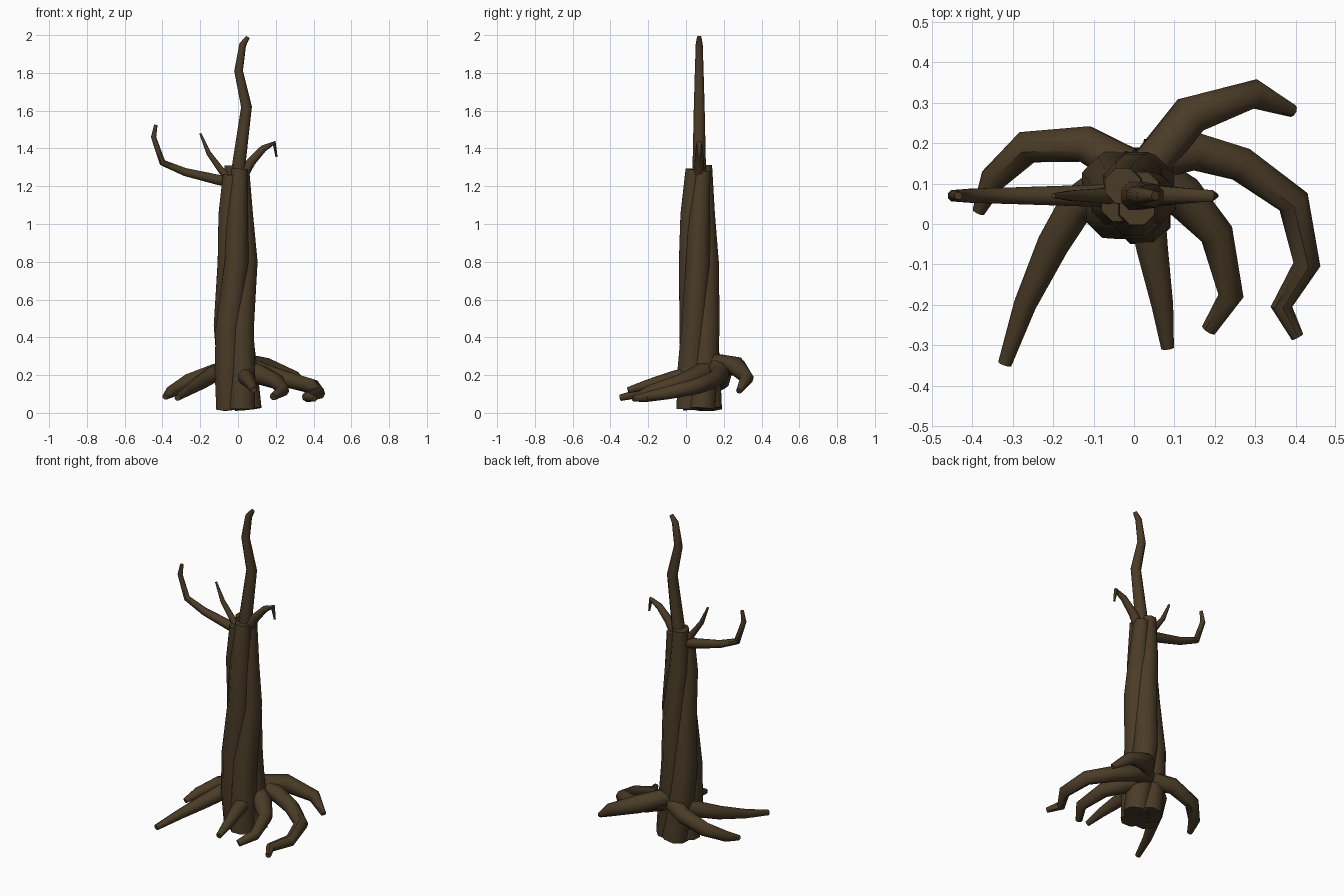
import bpy, bmesh, math
from mathutils import Vector

bark = bpy.data.materials.new("dark bark brown")
bark.diffuse_color = (0.068, 0.044, 0.020, 1)


def tube(name, pts, sides=8):
    """Tapered tube through points (x, y, z, radius), capped at both ends."""
    P = [Vector(p[:3]) for p in pts]
    n = len(P)
    segs = [(P[i + 1] - P[i]).normalized() for i in range(n - 1)]
    bm = bmesh.new()
    rings = []
    u = None
    for i in range(n):
        a, b = segs[max(i - 1, 0)], segs[min(i, n - 2)]
        t = (a + b).normalized()
        if u is None:
            ref = Vector((0, 1, 0)) if abs(t.y) < 0.8 else Vector((0, 0, 1))
            u = ref
        u = (u - t * u.dot(t)).normalized()
        v = t.cross(u)
        r = pts[i][3]
        rings.append([bm.verts.new(P[i] + r * (math.cos(k) * u + math.sin(k) * v))
                      for k in (2 * math.pi * (j + 0.5) / sides for j in range(sides))])
    for A, B in zip(rings, rings[1:]):
        for j in range(sides):
            k = (j + 1) % sides
            bm.faces.new((A[j], A[k], B[k], B[j]))
    bm.faces.new(rings[0][::-1])
    bm.faces.new(rings[-1])
    bmesh.ops.recalc_face_normals(bm, faces=bm.faces)
    me = bpy.data.meshes.new(name)
    bm.to_mesh(me)
    bm.free()
    me.materials.append(bark)
    ob = bpy.data.objects.new(name, me)
    bpy.context.collection.objects.link(ob)
    bpy.ops.object.select_all(action='DESELECT')
    ob.select_set(True)
    bpy.context.view_layer.objects.active = ob
    bpy.ops.object.shade_smooth_by_angle(angle=math.radians(46))


# Trunk: four thick strands twisted round each other
# rows: height, centre x, centre y, strand offset, strand radius
trunk = [(0.02, 0.005, 0.070, 0.052, 0.076), (0.22, -0.010, 0.068, 0.052, 0.076),
         (0.46, -0.022, 0.072, 0.048, 0.073), (0.80, -0.002, 0.068, 0.043, 0.068),
         (1.05, -0.012, 0.062, 0.037, 0.060), (1.28, -0.010, 0.068, 0.032, 0.047)]
for s in range(4):
    pts = []
    for z, cx, cy, off, r in trunk:
        a = math.radians(90 * s + 15 + 85 * z)
        top = (0.03, -0.02, 0.01, 0.0)[s] if z > 1.2 else 0
        pts.append((cx + off * math.cos(a), cy + off * math.sin(a), z + top, r))
    tube(f"trunk_strand_{s + 1}", pts)

# Crown: leader and three bare twigs, all in one plane
Y = 0.07
branches = {
    "leader": [(-0.005, 1.15, .042), (0.005, 1.32, .038), (0.045, 1.62, .031),
               (0.003, 1.81, .025), (0.025, 1.95, .020), (0.053, 1.99, .012)],
    "left_branch": [(-0.03, 1.22, .032), (-0.11, 1.235, .029), (-0.28, 1.275, .023),
                    (-0.40, 1.325, .019), (-0.447, 1.46, .015), (-0.435, 1.525, .010)],
    "upper_left_twig": [(-0.03, 1.22, .026), (-0.09, 1.285, .019),
                        (-0.155, 1.375, .014), (-0.20, 1.48, .006)],
    "right_twig": [(0.02, 1.25, .032), (0.07, 1.33, .026), (0.135, 1.40, .020),
                   (0.192, 1.428, .015), (0.204, 1.355, .006)],
}
for name, pts in branches.items():
    tube(name, [(x, Y, z, r) for x, z, r in pts])

# Roots: arched, tapering limbs spreading round the base
roots = {
    "back_right_root": [(0.02, 0.12, .27, .05), (0.14, 0.27, .245, .052),
                        (0.30, 0.322, .185, .037), (0.393, 0.28, .115, .016)],
    "right_root": [(0.04, 0.16, .25, .055), (0.15, 0.18, .21, .050), (0.265, 0.148, .175, .045),
                   (0.395, 0.055, .14, .041), (0.428, -0.10, .105, .034),
                   (0.365, -0.205, .085, .027), (0.405, -0.28, .075, .016)],
    "front_right_root": [(0.05, 0.11, .22, .06), (0.12, 0.07, .20, .055), (0.205, -0.025, .165, .042),
                         (0.24, -0.178, .12, .032), (0.185, -0.262, .085, .020)],
    "front_root": [(0.03, 0.04, .20, .05), (0.045, -0.06, .185, .042),
                   (0.07, -0.20, .15, .029), (0.083, -0.307, .12, .017)],
    "front_left_root": [(-0.08, 0.09, .22, .05), (-0.14, 0.05, .20, .046), (-0.20, -0.05, .16, .040),
                        (-0.27, -0.20, .115, .028), (-0.32, -0.347, .08, .017)],
    "back_left_root": [(-0.02, 0.14, .235, .055), (-0.12, 0.198, .215, .048), (-0.265, 0.19, .165, .042),
                       (-0.35, 0.11, .115, .033), (-0.385, 0.03, .085, .016)],
}
for name, pts in roots.items():
    tube(name, pts)
